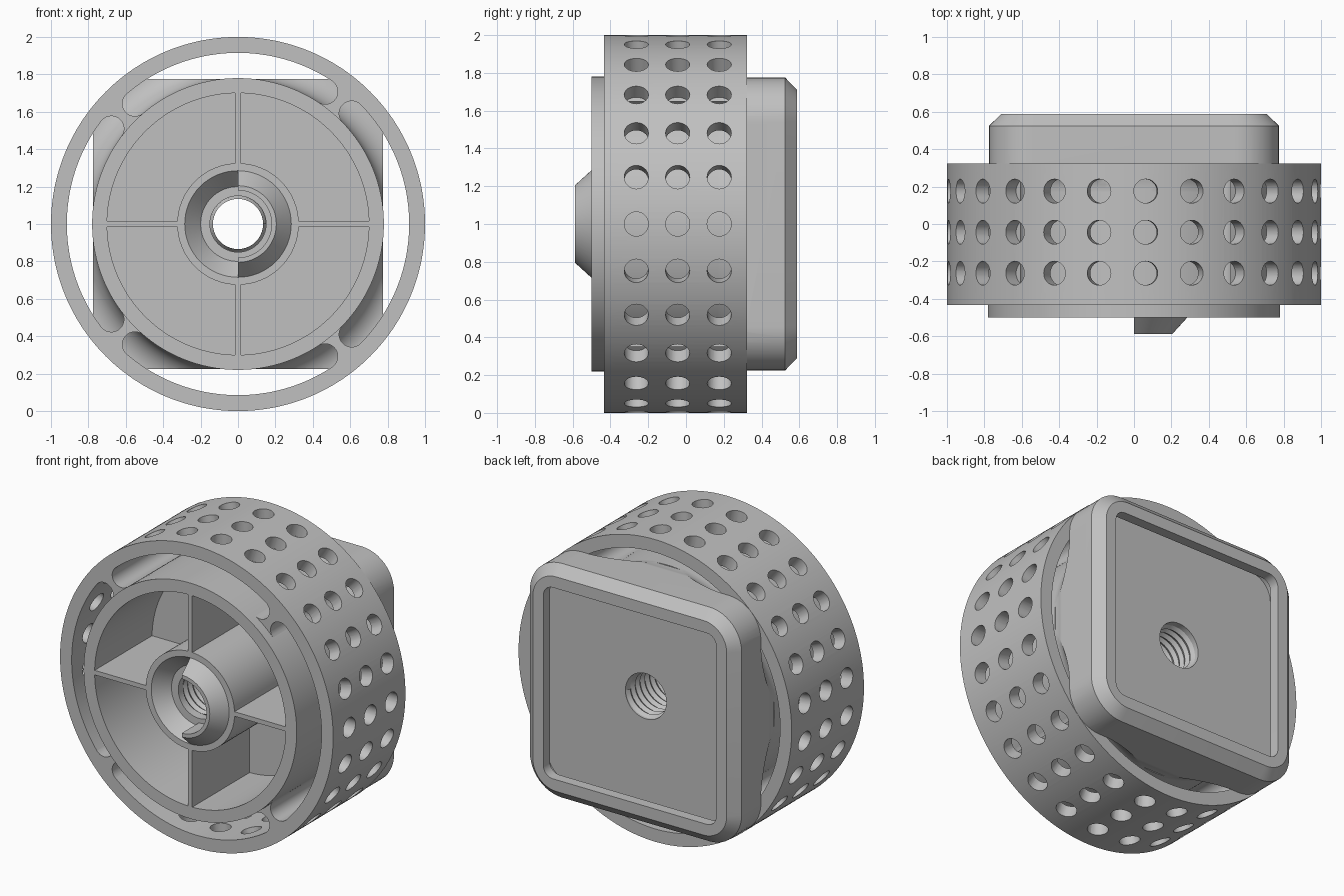
import bpy
import bmesh
from math import cos, sin, pi, radians, tau
from mathutils import Matrix, Vector

if "Cube" in bpy.data.objects:
    bpy.data.objects.remove(bpy.data.objects["Cube"])

grey = bpy.data.materials.new("plain_grey")
grey.use_nodes = True
colour = (0.53, 0.53, 0.53, 1)
grey.diffuse_color = colour
grey.node_tree.nodes["Principled BSDF"].inputs["Base Color"].default_value = colour

FRONT, FLOOR = -0.5, 0.1                # front rim and pocket floor along y
RING_FRONT, RING_BACK = -0.433, 0.323
BACK, LIP, SEAT = 0.588, 0.52, 0.42     # rear rim, underside of its lip, recess floor
BORE, CREST = 0.15, 0.134


def polar(r, a, y):
    return Vector((r * cos(a), y, 1 + r * sin(a)))


def finish(bm, name, recalc=True):
    bmesh.ops.remove_doubles(bm, verts=bm.verts, dist=1e-5)
    if recalc:
        bmesh.ops.recalc_face_normals(bm, faces=bm.faces)
    mesh = bpy.data.meshes.new(name)
    bm.to_mesh(mesh)
    bm.free()
    mesh.materials.append(grey)
    ob = bpy.data.objects.new(name, mesh)
    bpy.context.collection.objects.link(ob)
    return ob


def bridge(bm, rings, wrap):
    n = len(rings[0])
    pairs = list(zip(rings, rings[1:])) + ([(rings[-1], rings[0])] if wrap else [])
    for a, b in pairs:
        for i in range(n):
            j = (i + 1) % n
            bm.faces.new((a[i], a[j], b[j], b[i]))


def lathe(name, profile, segs=128, start=0.0, sweep=tau):
    """Spin a closed (radius, y) outline about the y axis."""
    bm = bmesh.new()
    full = sweep == tau
    rings = [[bm.verts.new(polar(r, start + sweep * i / segs, y)) for r, y in profile]
             for i in range(segs if full else segs + 1)]
    bridge(bm, rings, full)
    if not full:
        bm.faces.new(rings[0])
        bm.faces.new(rings[-1])
    return finish(bm, name)


def boolean(targets, cutter, operation):
    cutter.hide_render = True
    for ob in targets:
        mod = ob.modifiers.new("cut", "BOOLEAN")
        mod.operation, mod.object, mod.solver = operation, cutter, "EXACT"
        bpy.context.view_layer.objects.active = ob
        bpy.ops.object.modifier_apply(modifier=mod.name)
    bpy.data.objects.remove(cutter)


def cylinder(bm, r, depth, matrix, segs):
    bmesh.ops.create_cone(bm, cap_ends=True, segments=segs, radius1=r, radius2=r,
                          depth=depth, matrix=matrix)


# Outer ring
parts = [lathe("outer_ring", [(0.915, RING_FRONT), (1, RING_FRONT),
                              (1, RING_BACK), (0.915, RING_BACK)], 200)]

# Four webs with concave sides, leaving round-ended slots between them
for k, step in enumerate((3.5, 9.5, 15.5, 21.5)):
    mid, half = tau * step / 25, radians(6.25)
    outline = []
    for side in (1, -1):
        a = mid + side * half
        centre = polar(0.8475, a, RING_FRONT)
        radial = Vector((cos(a), 0, sin(a)))
        tangent = Vector((-sin(a), 0, cos(a))) * side
        arc = [centre + 0.0675 * (sin(t) * radial - cos(t) * tangent)
               for t in (pi * (i / 14 - 0.5) for i in range(15))]
        arc = [polar(0.76, a, RING_FRONT)] + arc + [polar(0.93, a, RING_FRONT)]
        outline += arc if side == 1 else arc[::-1]
    bm = bmesh.new()
    face = bm.faces.new([bm.verts.new(p) for p in outline])
    out = bmesh.ops.extrude_face_region(bm, geom=[face])["geom"]
    bmesh.ops.translate(bm, vec=(0, RING_BACK - RING_FRONT, 0),
                        verts=[v for v in out if isinstance(v, bmesh.types.BMVert)])
    parts.append(finish(bm, f"web_{k + 1}"))

# Three rows of holes drilled through the ring, trimming the web roots
bm = bmesh.new()
for k in range(25):
    a = tau * k / 25
    for y in (-0.263, -0.044, 0.176):
        turn = Matrix.Rotation(pi / 2 - a, 4, "Y")
        cylinder(bm, 0.064, 0.148, Matrix.Translation(polar(0.986, a, y)) @ turn, 28)
boolean(parts[:], finish(bm, "hole_cutter"), "DIFFERENCE")

# Cylindrical wall of the body
parts.append(lathe("body_wall", [(0.7, FRONT), (0.78, FRONT), (0.78, 0.19),
                                 (0.7, 0.19), (0.7, FLOOR)]))

# Square base: rounded-square sections, chamfered rim, recess undercut behind a lip
bm = bmesh.new()
rings = []
for half, rad, y in ((0.775, 0.235, FLOOR), (0.775, 0.235, 0.525), (0.71, 0.17, BACK),
                     (0.633, 0.07, BACK), (0.633, 0.07, LIP), (0.715, 0.15, LIP),
                     (0.715, 0.15, SEAT)):
    loop = []
    for q in range(4):
        corner = pi / 4 + q * pi / 2
        cx, cz = [(half - rad) * 2 ** 0.5 * f(corner) for f in (cos, sin)]
        for i in range(13):
            a = q * pi / 2 + i * pi / 24
            loop.append(bm.verts.new((cx + rad * cos(a), y, 1 + cz + rad * sin(a))))
    rings.append(loop)
bridge(bm, rings, False)
bm.faces.new(rings[0])
bm.faces.new(rings[-1])
base = finish(bm, "square_base")

# Concave fillet where the round body flares into the base, then the bore
FILLET = 0.15
flare = [(0.78 + FILLET * (1 - cos(t)), RING_BACK - FILLET * (1 - sin(t)))
         for t in (pi / 2 * i / 12 for i in range(13))]
outline = [(0.01, 0), (0.776, 0)] + flare + [(1.2, RING_BACK), (1.2, 0.8), (0.01, 0.8)]
boolean([base], lathe("flare_cutter", outline), "INTERSECT")
bm = bmesh.new()
cylinder(bm, BORE, 2, Matrix.Translation((0, 0, 1)) @ Matrix.Rotation(pi / 2, 4, "X"), 64)
boolean([base], finish(bm, "bore_cutter"), "DIFFERENCE")
parts.append(base)

# Central hub with countersunk mouth, and the raised half collar that fills one side
parts.append(lathe("hub", [(0.325, FRONT), (0.285, FRONT), (0.2, -0.41), (BORE, -0.41),
                           (BORE, FLOOR + 0.02), (0.325, FLOOR + 0.02)], 64))
parts.append(lathe("half_collar", [(0.285, FRONT), (0.205, -0.588), (0.18, -0.588),
                                   (0.18, -0.41), (0.2, -0.41)], 32, -pi / 2, pi))

# Four ribs from hub to wall
for k in range(4):
    bm = bmesh.new()
    bmesh.ops.create_cube(bm, size=1)
    bmesh.ops.scale(bm, vec=(0.385, FLOOR + 0.01 - FRONT, 0.03), verts=bm.verts)
    bmesh.ops.translate(bm, vec=(0.5125, (FLOOR + 0.01 + FRONT) / 2, 0), verts=bm.verts)
    bmesh.ops.transform(bm, verts=bm.verts, matrix=Matrix.Translation((0, 0, 1))
                        @ Matrix.Rotation(k * pi / 2, 4, "Y"))
    parts.append(finish(bm, f"rib_{k + 1}"))

# Helical thread lining the bore
bm = bmesh.new()
n, turns, pitch = 40, 16, 0.05
crest, root = [[bm.verts.new(polar(r, tau * k / n, -0.41 + pitch * (k / n + lift)))
                for k in range(turns * n + 1)]
               for r, lift in ((CREST, 0.0), (BORE, 0.5))]
for k in range(turns * n):
    bm.faces.new((crest[k], crest[k + 1], root[k + 1], root[k]))
    if k + n < turns * n:
        bm.faces.new((root[k], root[k + 1], crest[k + 1 + n], crest[k + n]))
bm.normal_update()
first = bm.faces[:][0]
middle = first.calc_center_median() - Vector((0, 0, 1))
if first.normal.x * middle.x + first.normal.z * middle.z > 0:
    bmesh.ops.reverse_faces(bm, faces=bm.faces)
parts.append(finish(bm, "bore_thread", recalc=False))

# Smooth curved surfaces, keep edges crisp
bpy.ops.object.select_all(action="DESELECT")
for ob in parts:
    ob.select_set(True)
bpy.context.view_layer.objects.active = parts[0]
bpy.ops.object.shade_smooth_by_angle(angle=radians(25))
